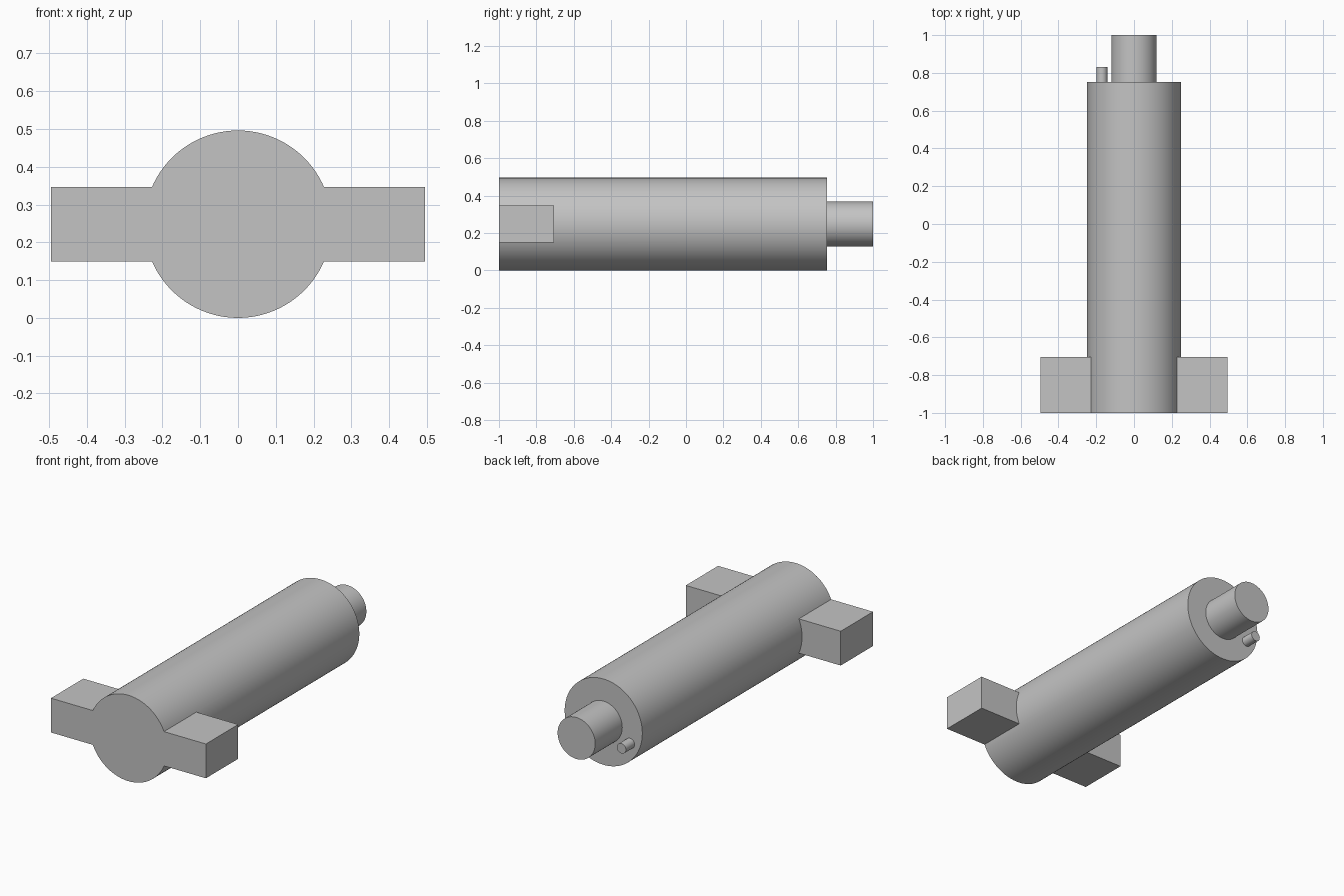
import bpy
import math

if "Cube" in bpy.data.objects:
    bpy.data.objects.remove(bpy.data.objects["Cube"], do_unlink=True)

grey = bpy.data.materials.new("plain_grey")
grey.use_nodes = True
colour = (0.55, 0.55, 0.55, 1)
grey.diffuse_color = colour
grey.node_tree.nodes["Principled BSDF"].inputs["Base Color"].default_value = colour

RADIUS = 0.248
FRONT, SHOULDER, BACK = -1.0, 0.753, 1.0


def rod(name, x, z, radius, y0, y1, sides):
    """Round bar running along y."""
    bpy.ops.mesh.primitive_cylinder_add(
        vertices=sides, radius=radius, depth=y1 - y0,
        location=(x, (y0 + y1) / 2, z), rotation=(math.pi / 2, 0, 0))
    return finish(name)


def block(name, x0, x1, y0, y1, z0, z1):
    """Rectangular bar between two corners."""
    bpy.ops.mesh.primitive_cube_add(
        size=1, location=((x0 + x1) / 2, (y0 + y1) / 2, (z0 + z1) / 2))
    bpy.context.object.scale = (x1 - x0, y1 - y0, z1 - z0)
    return finish(name)


def finish(name):
    obj = bpy.context.object
    obj.name = name
    bpy.ops.object.transform_apply(location=False, rotation=True, scale=True)
    obj.data.materials.append(grey)
    return obj


# Main barrel with the cross bar fused into its front end
barrel = rod("barrel", 0, RADIUS, RADIUS, FRONT, SHOULDER, 96)
bar = block("cross_bar", -0.495, 0.495, FRONT, -0.705, RADIUS - 0.099, RADIUS + 0.099)
union = barrel.modifiers.new("fuse_cross_bar", "BOOLEAN")
union.operation = "UNION"
union.solver = "EXACT"
union.object = bar
bpy.ops.object.select_all(action="DESELECT")
bpy.context.view_layer.objects.active = barrel
barrel.select_set(True)
bpy.ops.object.modifier_apply(modifier=union.name)
bpy.data.objects.remove(bar, do_unlink=True)

# Rear spindle and small locating pin, standing on the shoulder
spindle = rod("spindle", 0, RADIUS, 0.12, SHOULDER, BACK, 64)
pin = rod("locating_pin", -0.17, 0.17, 0.029, SHOULDER, 0.832, 32)

# Smooth round walls, crisp edges
for obj in (barrel, spindle, pin):
    bpy.ops.object.select_all(action="DESELECT")
    bpy.context.view_layer.objects.active = obj
    obj.select_set(True)
    bpy.ops.object.shade_smooth_by_angle(angle=math.radians(20))
